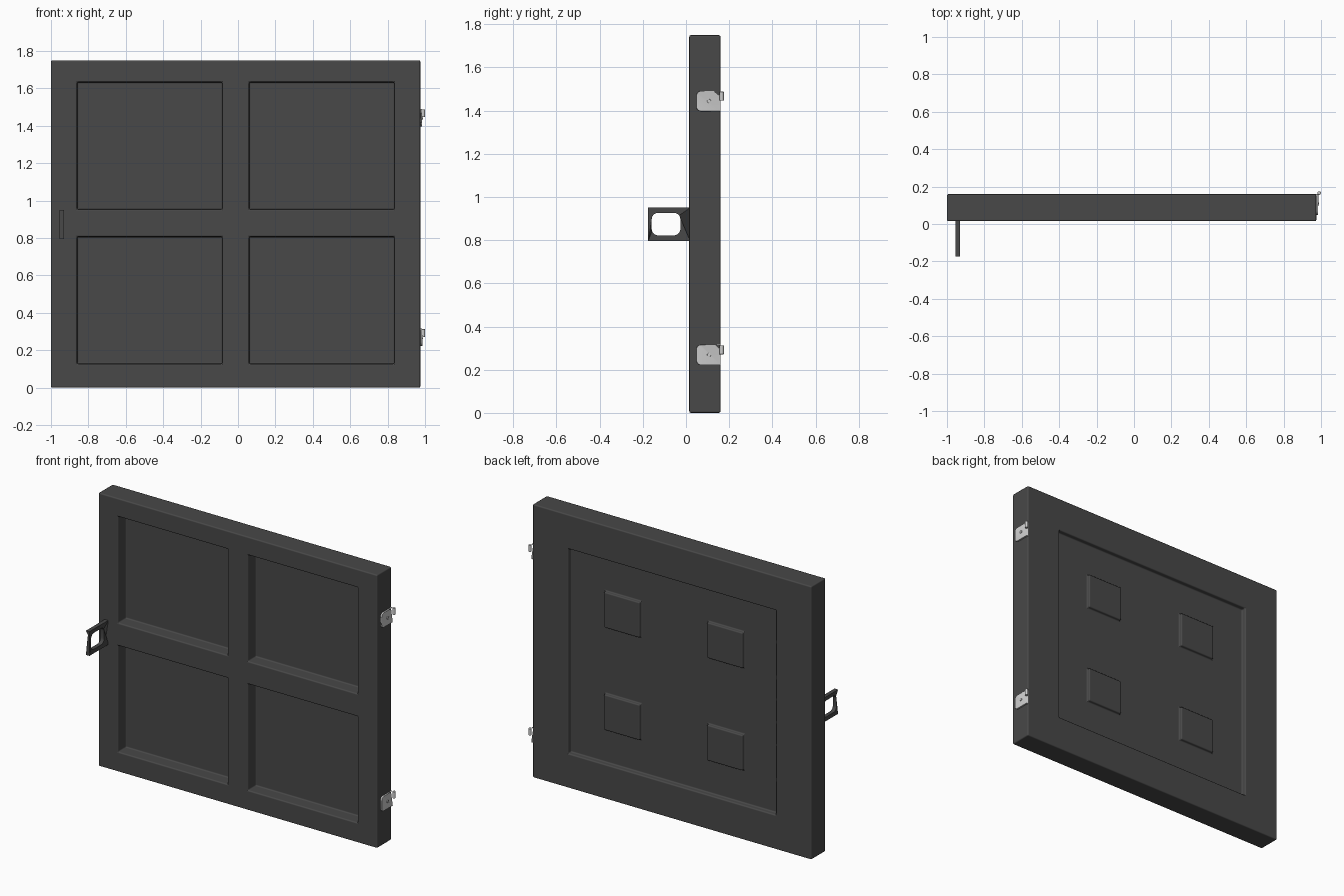
import bpy, bmesh
from math import sin, cos, pi
from mathutils import Matrix, Vector

if "Cube" in bpy.data.objects:
    bpy.data.objects.remove(bpy.data.objects["Cube"])

dark = bpy.data.materials.new("dark_iron")
dark.diffuse_color = (0.065, 0.065, 0.065, 1)
dark.use_nodes = True
dark.node_tree.nodes["Principled BSDF"].inputs["Base Color"].default_value = dark.diffuse_color

X0, X1, Y0, Y1, H = -1.0, 0.975, 0.015, 0.16, 1.75
CX, CZ = (X0 + X1) / 2, H / 2


def finish(ob, bevel=0, mat=None, segments=2):
    if mat:
        ob.data.materials.append(mat)
    bpy.ops.object.select_all(action='DESELECT')
    ob.select_set(True)
    bpy.context.view_layer.objects.active = ob
    bpy.ops.object.shade_smooth_by_angle(angle=0.6)
    if bevel:
        m = ob.modifiers.new("bevel", 'BEVEL')
        m.width, m.segments, m.limit_method = bevel, segments, 'ANGLE'
        m.harden_normals = True
    return ob


def new_object(name, bm):
    me = bpy.data.meshes.new(name)
    bm.to_mesh(me)
    bm.free()
    ob = bpy.data.objects.new(name, me)
    bpy.context.collection.objects.link(ob)
    return ob


def push_rect(bm, x, z, y, dy):
    """Extrude the faces inside an x/z rectangle on the plane y."""
    faces = []
    for f in bm.faces:
        c = f.calc_center_median()
        if (abs(c.y - y) < 1e-4 and abs(f.normal.y) > 0.9
                and x[0] < c.x < x[1] and z[0] < c.z < z[1]):
            faces.append(f)
    ret = bmesh.ops.extrude_face_region(bm, geom=faces)
    verts = [g for g in ret['geom'] if isinstance(g, bmesh.types.BMVert)]
    bmesh.ops.translate(bm, verts=verts, vec=(0, dy, 0))
    old = [f for f in faces if f.is_valid]
    if old:
        bmesh.ops.delete(bm, geom=old, context='FACES')
    bm.normal_update()


def rounded_rect(y0, y1, z0, z1, radii, n=5):
    """Radii order: top-back, top-front, bottom-front, bottom-back."""
    pts = []
    corners = [(y1, z1, -1, -1), (y0, z1, 1, -1), (y0, z0, 1, 1), (y1, z0, -1, 1)]
    for k, ((y, z, sy, sz), r) in enumerate(zip(corners, radii)):
        for i in range(n + 1 if r else 1):
            a = (k + i / n) * pi / 2
            pts.append((y + sy * r + r * cos(a), z + sz * r + r * sin(a)) if r else (y, z))
    return pts


def plate(name, loops, x0, x1, bevel, mat=None):
    """Filled y/z outline (with holes) given thickness along x."""
    cu = bpy.data.curves.new(name, 'CURVE')
    cu.dimensions, cu.fill_mode, cu.extrude = '2D', 'BOTH', (x1 - x0) / 2
    for pts in loops:
        s = cu.splines.new('POLY')
        s.points.add(len(pts) - 1)
        for p, (y, z) in zip(s.points, pts):
            p.co = (y, z, 0, 1)
        s.use_cyclic_u = True
    tmp = bpy.data.objects.new(name + "_curve", cu)
    bpy.context.collection.objects.link(tmp)
    me = bpy.data.meshes.new_from_object(tmp.evaluated_get(bpy.context.evaluated_depsgraph_get()))
    bpy.data.objects.remove(tmp)
    bm = bmesh.new()
    bm.from_mesh(me)
    bmesh.ops.remove_doubles(bm, verts=bm.verts, dist=1e-5)
    for v in bm.verts:
        v.co = Vector((v.co.z + (x0 + x1) / 2, v.co.x, v.co.y))
    bmesh.ops.dissolve_limit(bm, angle_limit=0.02, verts=bm.verts, edges=bm.edges)
    bmesh.ops.recalc_face_normals(bm, faces=bm.faces)
    return finish(new_object(name, bm), bevel, mat, 1)


def cylinder(name, center, r, depth, axis):
    bm = bmesh.new()
    rot = Matrix.Rotation(pi / 2, 4, 'Y') if axis == 'X' else Matrix()
    bmesh.ops.create_cone(bm, cap_ends=True, segments=24, radius1=r, radius2=r, depth=depth,
                          matrix=Matrix.Translation(center) @ rot)
    return finish(new_object(name, bm), r * 0.2)


# Door slab: four deep front panels, one shallow back recess with four raised pads
panels = [((CX + a, CX + a + 0.775), (c, c + 0.68))
          for a in (-0.8475, 0.0725) for c in (0.127, 0.953)]
recess = ((CX - 0.735, CX + 0.735), (CZ - 0.655, CZ + 0.655))
pads = [((CX + a - 0.127, CX + a + 0.127), (CZ + c - 0.114, CZ + c + 0.114))
        for a in (-0.365, 0.365) for c in (-0.328, 0.328)]
bm = bmesh.new()
bmesh.ops.create_cube(bm, size=1, matrix=Matrix.Translation((CX, (Y0 + Y1) / 2, CZ))
                      @ Matrix.Diagonal((X1 - X0, Y1 - Y0, H, 1)))
rects = panels + [recess] + pads
for axis, no in ((0, (1, 0, 0)), (1, (0, 0, 1))):
    for v in sorted({round(q, 4) for r in rects for q in r[axis]}):
        bmesh.ops.bisect_plane(bm, geom=bm.verts[:] + bm.edges[:] + bm.faces[:],
                               plane_co=Vector(no) * v, plane_no=no)
bm.normal_update()
for x, z in panels:
    push_rect(bm, x, z, Y0, 0.08)
push_rect(bm, *recess, Y1, -0.03)
for x, z in pads:
    push_rect(bm, x, z, Y1 - 0.03, 0.02)
finish(new_object("door", bm), 0.008, dark)

# Pull handle with a rounded opening
plate("handle", [rounded_rect(-0.175, 0.02, 0.796, 0.951, (0, 0, 0, 0)),
                 rounded_rect(-0.159, -0.026, 0.822, 0.927, (0.03,) * 4)],
      -0.955, -0.93, 0.003, dark)

# Hinges: leaf, knuckle and screw on the right edge
for tag, z in (("upper", 1.397), ("lower", 0.222)):
    plate(tag + "_hinge_leaf",
          [rounded_rect(0.048, 0.16, z, z + 0.094, (0, 0.022, 0.022, 0))], 0.97, 0.985, 0.002)
    cylinder(tag + "_hinge_knuckle", (0.99, 0.165, z + 0.07), 0.01, 0.042, 'Z')
    cylinder(tag + "_hinge_screw", (0.985, 0.107, z + 0.047), 0.009, 0.01, 'X')
